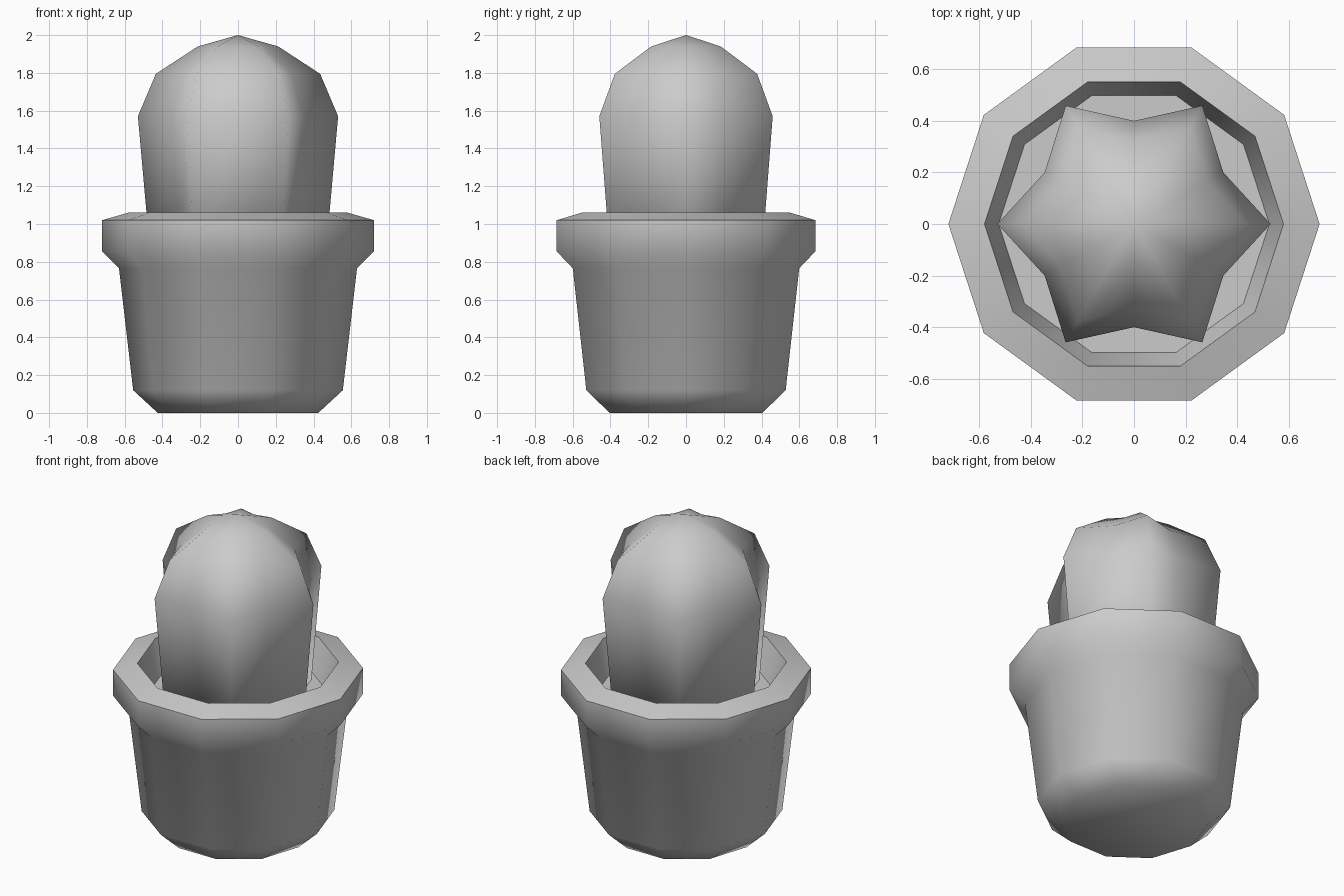
import bpy, bmesh
from math import cos, sin, pi, radians

if "Cube" in bpy.data.objects:
    bpy.data.objects.remove(bpy.data.objects["Cube"])


def lathe(name, profile, sides, valley=1.0, angle=180):
    """Spin (radius, z) points; radius 0 becomes a pole, odd sides scale by valley."""
    bm = bmesh.new()
    rings = []
    for r, z in profile:
        if r == 0:
            rings.append([bm.verts.new((0, 0, z))] * sides)
            continue
        ring = []
        for i in range(sides):
            a = 2 * pi * i / sides
            k = r * (valley if i % 2 else 1.0)
            ring.append(bm.verts.new((k * cos(a), k * sin(a), z)))
        rings.append(ring)
    for lo, hi in zip(rings, rings[1:]):
        for i in range(sides):
            j = (i + 1) % sides
            bm.faces.new(list(dict.fromkeys((lo[i], lo[j], hi[j], hi[i]))))
    # flat caps on open ends
    if profile[0][0]:
        bm.faces.new(rings[0][::-1])
    if profile[-1][0]:
        bm.faces.new(rings[-1])
    bmesh.ops.recalc_face_normals(bm, faces=bm.faces[:])
    mesh = bpy.data.meshes.new(name)
    bm.to_mesh(mesh)
    bm.free()
    obj = bpy.data.objects.new(name, mesh)
    bpy.context.collection.objects.link(obj)
    bpy.ops.object.select_all(action='DESELECT')
    obj.select_set(True)
    bpy.context.view_layer.objects.active = obj
    if angle >= 180:
        bpy.ops.object.shade_smooth()
    else:
        bpy.ops.object.shade_smooth_by_angle(angle=radians(angle))
    return obj


# ten-sided pot with chamfered foot, flared collar, and inner wall closed by the soil
lathe("pot_with_soil", [(0.425, 0), (0.555, 0.12), (0.63, 0.765), (0.72, 0.855),
                        (0.72, 1.02), (0.58, 1.06), (0.525, 0.86)], 10, angle=65)

# six-ribbed cactus with a domed top
lathe("cactus", [(0.465, 0.84), (0.53, 1.57), (0.435, 1.795),
                 (0.213, 1.94), (0, 2.0)], 12, valley=0.755)
